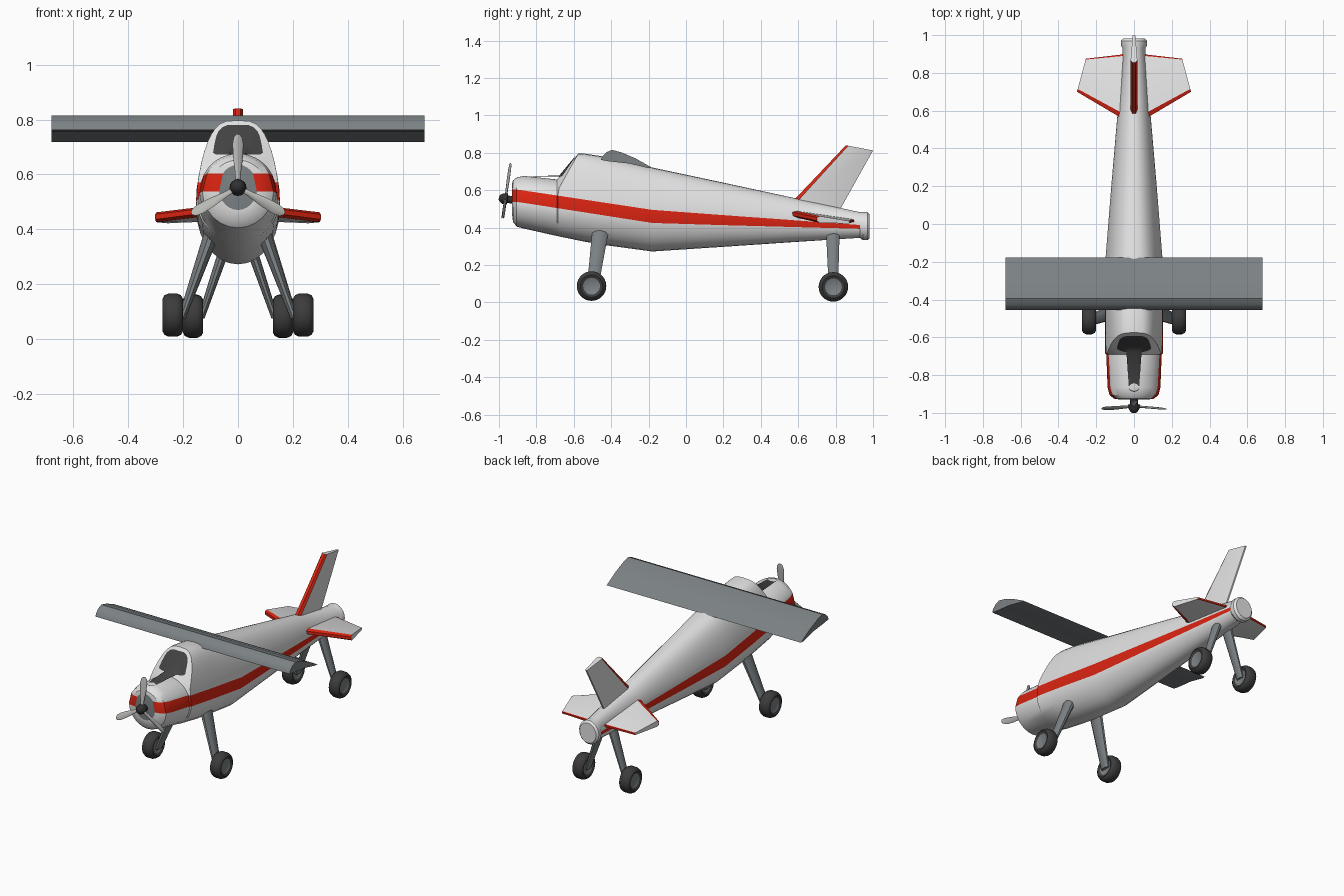
import bpy, bmesh, math
from mathutils import Vector, Matrix
from mathutils.bvhtree import BVHTree

if "Cube" in bpy.data.objects:
    bpy.data.objects.remove(bpy.data.objects["Cube"])


def material(name, r, g, b):
    m = bpy.data.materials.new(name)
    m.diffuse_color = (r, g, b, 1)
    m.use_nodes = True
    m.node_tree.nodes["Principled BSDF"].inputs["Base Color"].default_value = m.diffuse_color
    return m


WHITE = material("white paint", .76, .76, .76)
RED = material("red paint", .72, .018, .006)
GREY = material("blue grey metal", .2, .22, .23)
RUBBER = material("dark rubber", .045, .045, .045)
GLASS = material("dark glass", .055, .055, .055)
SILVER = material("blade silver", .48, .48, .46)
HUB = material("propeller hub black", .03, .03, .032)


def finish(name, bm, mats, angle=32):
    bmesh.ops.remove_doubles(bm, verts=bm.verts, dist=1e-5)
    bmesh.ops.recalc_face_normals(bm, faces=bm.faces)
    me = bpy.data.meshes.new(name)
    bm.to_mesh(me)
    ob = bpy.data.objects.new(name, me)
    bpy.context.collection.objects.link(ob)
    for m in mats:
        me.materials.append(m)
    bpy.ops.object.select_all(action='DESELECT')
    ob.select_set(True)
    bpy.context.view_layer.objects.active = ob
    bpy.ops.object.shade_smooth_by_angle(angle=math.radians(angle))
    return ob


def loft(rings, rule=lambda i, j: 0, caps=(0, 0)):
    """Skin closed rings; rule(i, j) gives the material, caps the end materials."""
    bm = bmesh.new()
    vs = [[bm.verts.new(p) for p in r] for r in rings]
    n = len(vs[0])
    for i in range(len(vs) - 1):
        for j in range(n):
            k = (j + 1) % n
            bm.faces.new((vs[i][j], vs[i][k], vs[i+1][k], vs[i+1][j])).material_index = rule(i, j)
    for ring, m in ((vs[0], caps[0]), (vs[-1], caps[1])):
        bm.faces.new(ring).material_index = m
    return bm


def lerp(pts, y):
    for (a, *p), (b, *q) in zip(pts, pts[1:]):
        if y <= b:
            t = max(0, (y - a) / (b - a))
            return [u + (v - u) * t for u, v in zip(p, q)]
    return list(pts[-1][1:])


# Fuselage: stations of y, bottom, top, half width, height of widest point, squareness
STATIONS = [
    (-.93, .47, .635, .07, .55, 0), (-.925, .43, .652, .105, .545, 0),
    (-.905, .405, .668, .13, .54, 0), (-.865, .394, .676, .14, .535, 0),
    (-.69, .355, .657, .147, .515, 0), (-.685, .354, .797, .153, .51, 1),
    (-.54, .324, .795, .155, .5, 1), (-.44, .307, .78, .155, .49, .9),
    (-.18, .272, .721, .152, .47, .6), (.2, .297, .64, .121, .45, .3),
    (.57, .322, .56, .089, .425, 0), (.93, .345, .482, .06, .41, 0),
    (.945, .333, .483, .069, .408, 0), (.97, .333, .483, .069, .408, 0),
    (.982, .345, .471, .057, .408, 0)]
STRIPE = [(-.9, .537, .603), (-.17, .423, .493), (.94, .393, .413)]
LOW, UP = 6, 9


def section(y, zb, zt, w, zm, k):
    def phi(z):
        return math.asin(max(-.99, min(.99, (z - zm) / (zt - zm if z > zm else zm - zb))))
    lo, hi = (phi(z) for z in lerp(STRIPE, y))
    q = math.pi / 2
    angles = [-q + (lo + q) * i / LOW for i in range(LOW + 1)]
    angles += [hi + (q - hi) * i / UP for i in range(UP + 1)]
    half = []
    for a in angles:
        s = math.sin(a)
        z = zm + s * (zt - zm if s > 0 else zm - zb)
        e, p = (2 - .7 * k, .5 - .2 * k) if s > 0 else (2, .5)
        x = w * max(0, 1 - abs(s) ** e) ** p if abs(s) < .9999 else 0
        slant = max(0, z - .6) * .56 if y == -.685 else 0     # raked windscreen
        half.append((x, y + slant, z))
    return half + [(-x, yy, z) for x, yy, z in half[-2:0:-1]]


rings = [section(*s) for s in STATIONS]
N = len(rings[0])


def paint(i, j):
    return 1 if j in (LOW, N - 1 - LOW) and i < 11 else 0


bm = loft(rings, paint, (2, 0))
bmesh.ops.triangulate(bm, faces=[f for f in bm.faces if len(f.verts) == 4
                                 and -.69 < f.calc_center_median().y < -.55])
tree = BVHTree.FromBMesh(bm)
finish("fuselage", bm, [WHITE, RED, GREY])

# Windscreen glass, laid on the raked front of the cabin
bm = bmesh.new()
PANE = [(.672, .08), (.679, .091), (.71, .086), (.74, .079), (.758, .071), (.772, .057), (.78, .038)]
rows = []
for z, w in PANE:
    row = []
    for i in range(13):
        x = w * (i / 6 - 1)
        hit = tree.ray_cast(Vector((x, -2, z)), Vector((0, 1, 0)))[0]
        row.append(bm.verts.new((x, hit.y - .005 if hit and hit.y < -.5 else -.6, z)))
    rows.append(row)
for a, b in zip(rows, rows[1:]):
    for i in range(12):
        bm.faces.new((a[i], a[i+1], b[i+1], b[i]))
finish("windscreen", bm, [GLASS], 60)

# Wing: one airfoil across the cabin roof
FOIL = [(-.455, .762), (-.447, .782), (-.425, .803), (-.395, .815), (-.345, .802),
        (-.27, .77), (-.178, .718), (-.2, .718), (-.3, .742), (-.42, .755)]
finish("wing", loft([[(x, y, z) for y, z in FOIL] for x in (-.68, .68)]), [GREY], 25)


# Tail surfaces: wedge section with red leading edge
def tail(name, rf, rr, tf, tr, up, rear_red=False):
    up = Vector(up)
    sec = [(0, .009), (.085, .018), (.975, .007), (1, .005)]
    sec += [(c, -t) for c, t in reversed(sec)]
    pair = [[Vector(f).lerp(Vector(r), c) + up * t for c, t in sec] for f, r in ((rf, rr), (tf, tr))]
    red = (0, 6, 7, 2, 3, 4) if rear_red else (0, 6, 7)
    finish(name, loft(pair, lambda i, j: int(j in red)), [WHITE, RED], 20)


tail("tail_fin", (0, .58, .55), (0, .82, .49), (0, .855, .84), (0, 1, .812), (1, 0, 0))
for s, side in ((-1, "left"), (1, "right")):
    tail(side + "_tailplane", (s*.04, .545, .478), (s*.04, .90, .437),
         (s*.302, .70, .445), (s*.255, .875, .428), (0, 0, 1), True)


# Landing gear: tapered legs and round-shouldered wheels
def leg(name, a, b, ra, rb):
    rs = []
    for (x, y, z), (rx, ry) in ((a, ra), (b, rb)):
        rs.append([(x + rx * math.cos(t * math.pi / 5), y + ry * math.sin(t * math.pi / 5), z)
                   for t in range(10)])
    finish(name, loft(rs), [GREY], 40)


def wheel(name, c):
    prof = [(-.03, .045), (-.034, .05), (-.037, .06), (-.03, .072), (-.015, .079)]
    prof += [(-u, r) for u, r in reversed(prof)]
    rs = [[(c[0] + u, c[1] + r * math.cos(t * math.pi / 14), c[2] + r * math.sin(t * math.pi / 14))
           for t in range(28)] for u, r in prof]
    finish(name, loft(rs, caps=(1, 1)), [RUBBER, GREY], 45)


for s, side in ((-1, "left"), (1, "right")):
    leg(side + "_front_leg", (s*.09, -.455, .40), (s*.205, -.5, .075), (.03, .047), (.014, .032))
    wheel(side + "_front_wheel", (s*.238, -.505, .087))
    leg(side + "_rear_leg", (s*.035, .785, .37), (s*.135, .788, .075), (.022, .038), (.013, .026))
    wheel(side + "_rear_wheel", (s*.164, .788, .083))

# Propeller: spinner and three blades on a slightly tilted shaft
TILT = Matrix.Translation((0, -.965, .553)) @ Matrix.Rotation(math.radians(-8), 4, 'X')
SPIN = [(-.036, .008), (-.03, .018), (-.015, .028), (.008, .031), (.012, .02), (.05, .02)]
finish("propeller_hub", loft([[TILT @ Vector((r * math.cos(t * math.pi / 8), y, r * math.sin(t * math.pi / 8)))
                               for t in range(16)] for y, r in SPIN]), [HUB])
BLADE = [(.01, .009, .007), (.05, .011, .006), (.11, .019, .005), (.16, .021, .004), (.185, .016, .003), (.195, .006, .002)]
for n in range(3):
    m = TILT @ Matrix.Rotation(n * math.tau / 3, 4, 'Y')
    twist = math.radians(20)
    rs = []
    for z, w, t in BLADE:
        rs.append([m @ (Matrix.Rotation(twist, 4, 'Z') @ Vector((w * math.cos(a * math.pi / 4),
                   t * math.sin(a * math.pi / 4), z))) for a in range(8)])
    finish("propeller_blade_%d" % (n + 1), loft(rs), [SILVER], 50)
